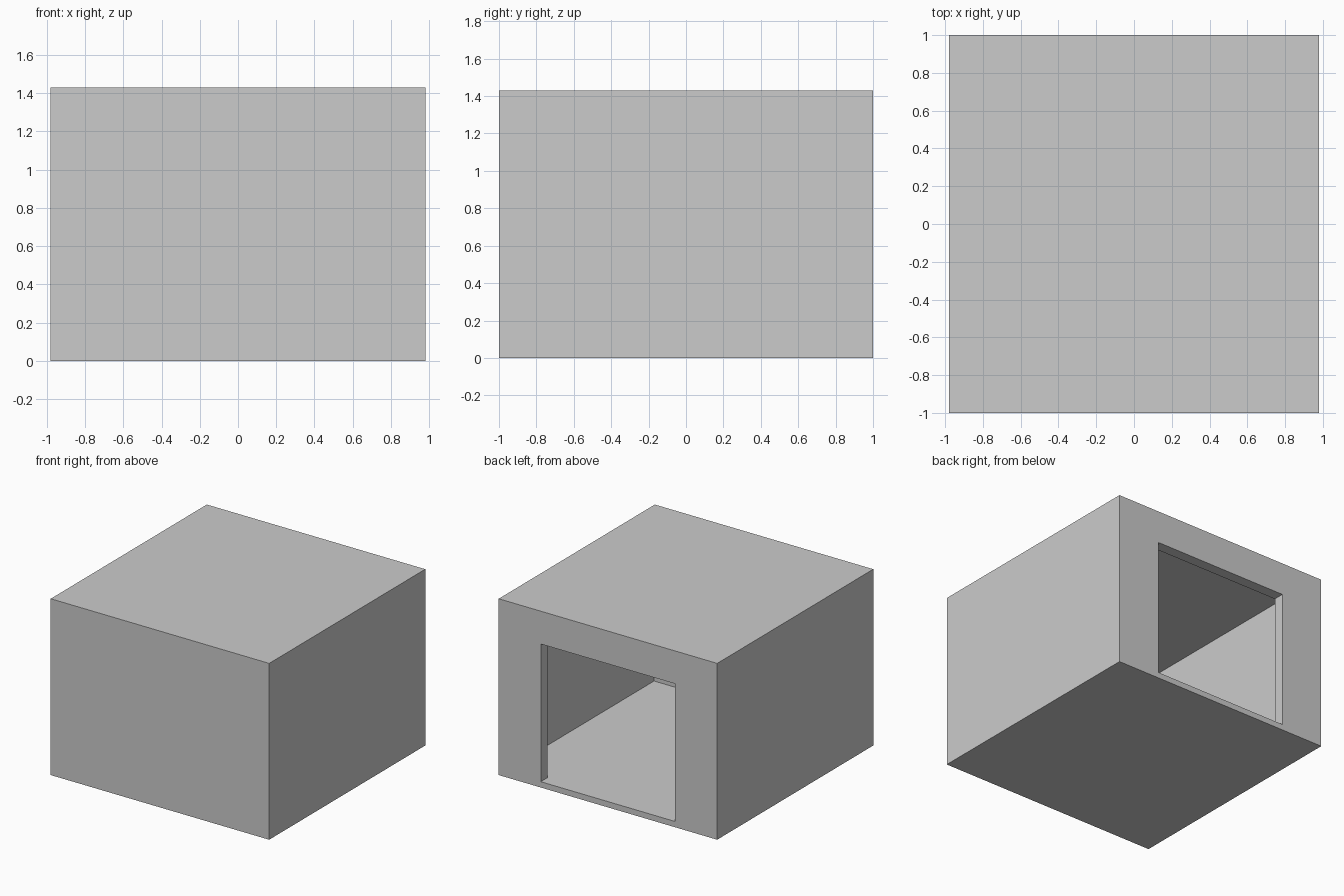
import bpy

if "Cube" in bpy.data.objects:
    bpy.data.objects.remove(bpy.data.objects["Cube"])

def box(name, x, y, z):
    """Box spanning the given (min, max) ranges."""
    bpy.ops.mesh.primitive_cube_add(
        size=1, location=[(a + b) / 2 for a, b in (x, y, z)])
    ob = bpy.context.object
    ob.name = name
    ob.scale = [b - a for a, b in (x, y, z)]
    bpy.ops.object.transform_apply(location=True, rotation=False, scale=True)
    return ob

def cut(target, cutter):
    mod = target.modifiers.new("cut", 'BOOLEAN')
    mod.operation = 'DIFFERENCE'
    mod.solver = 'EXACT'
    mod.object = cutter
    bpy.context.view_layer.objects.active = target
    bpy.ops.object.modifier_apply(modifier=mod.name)
    bpy.data.objects.remove(cutter)

W, D, H = 0.98, 1.0, 1.43
FLOOR = 0.047

# Profile of hollow room and doorway seen from above, flush on one floor level
shell = box("room_shell", (-W, W), (-D, D), (0, H))
# Room interior
cut(shell, box("interior", (-0.925, 0.925), (-0.912, 0.912), (FLOOR, 1.41)))
# Doorway through the back wall
cut(shell, box("doorway", (-0.603, 0.603), (0.8, 1.2), (FLOOR, 1.164)))
